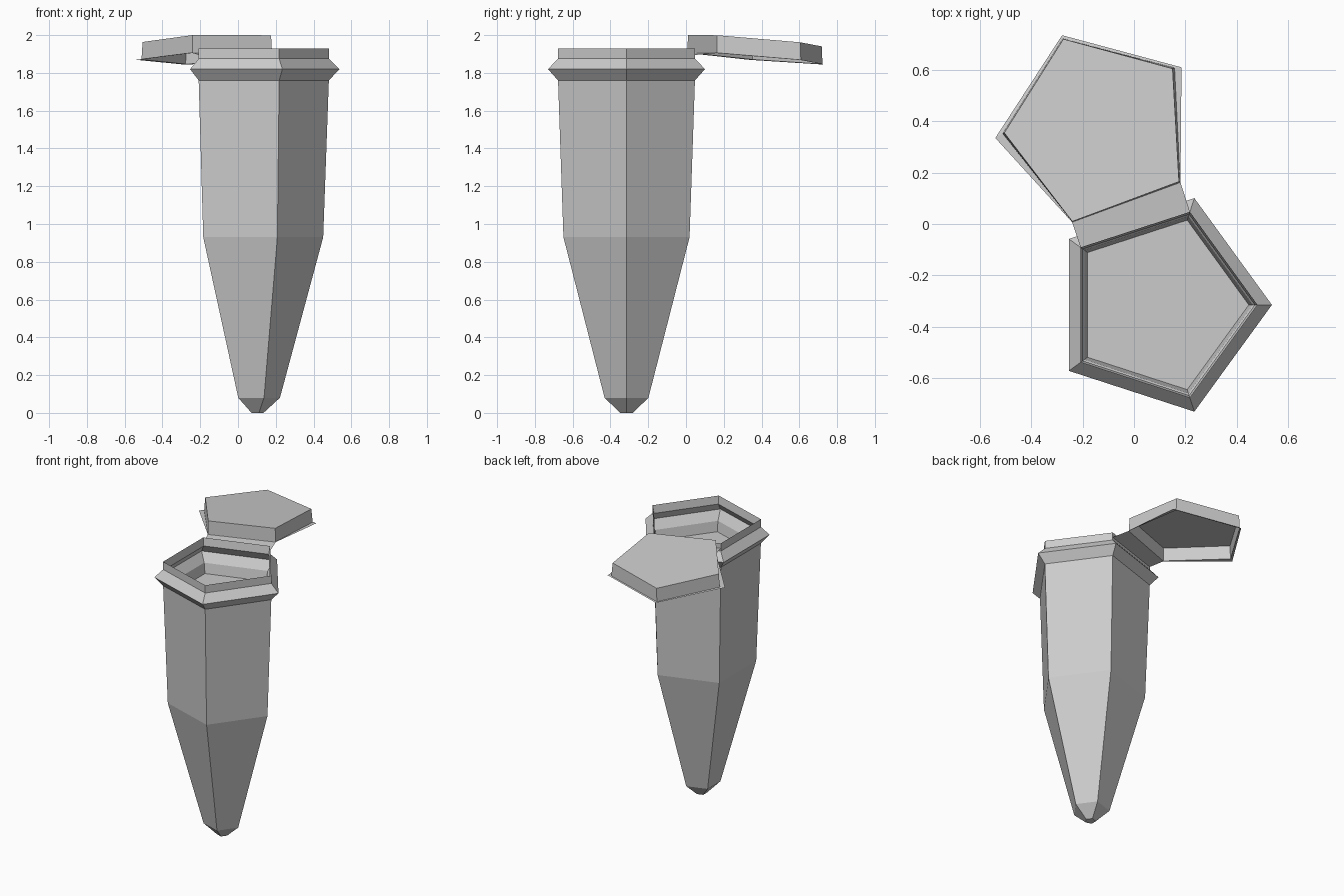
import bpy, bmesh, math
from mathutils import Vector

cube = bpy.data.objects.get("Cube")
if cube:
    bpy.data.objects.remove(cube, do_unlink=True)

# One grey plastic
GREY = (0.6, 0.6, 0.6, 1.0)
plastic = bpy.data.materials.new("grey_plastic")
plastic.use_nodes = True
plastic.diffuse_color = GREY
plastic.node_tree.nodes["Principled BSDF"].inputs["Base Color"].default_value = GREY

SIDES = 5
CENTRE = Vector((0.10, -0.315, 0))


def loft(name, rings, cap_first=False, cap_last=False):
    """Bridge successive five-point rings into one flat-shaded object."""
    bm = bmesh.new()
    loops = [[bm.verts.new(p) for p in ring] for ring in rings]
    for a, b in zip(loops, loops[1:]):
        for i in range(len(a)):
            j = (i + 1) % len(a)
            bm.faces.new((a[i], a[j], b[j], b[i]))
    if cap_first:
        bm.faces.new(loops[0][::-1])
    if cap_last:
        bm.faces.new(loops[-1])
    return finish(name, bm)


def finish(name, bm):
    mesh = bpy.data.meshes.new(name)
    bm.to_mesh(mesh)
    bm.free()
    mesh.materials.append(plastic)
    obj = bpy.data.objects.new(name, mesh)
    bpy.context.collection.objects.link(obj)
    return obj


def pentagon(r, z):
    return [CENTRE + Vector((r * math.cos(math.tau * i / SIDES),
                             r * math.sin(math.tau * i / SIDES), z))
            for i in range(SIDES)]


# Tube: tapered outside, collar, open rim, grooved mouth and inner floor
profile = [(0.035, 0), (0.122, 0.08), (0.351, 0.93), (0.381, 1.76),
           (0.437, 1.82), (0.381, 1.875), (0.381, 1.93),
           (0.370, 1.875), (0.415, 1.82), (0.362, 1.76), (0.347, 1.69)]
loft("tube", [pentagon(r, z) for r, z in profile], cap_first=True, cap_last=True)

# Lid: tilted cap, open underneath, with a thin flange around the free edges
HINGE = Vector((-0.24, 0.01))
AWAY = Vector((-0.33, 0.945))


def tilted(points, z):
    return [Vector((x, y, z - 0.088 * (Vector((x, y)) - HINGE).dot(AWAY)))
            for x, y in points]


top = [(-0.24, 0.01), (0.175, 0.165), (0.15, 0.605), (-0.275, 0.72), (-0.505, 0.355)]
wall = [(-0.24, 0.008), (0.18, 0.163), (0.158, 0.608), (-0.277, 0.722), (-0.511, 0.352)]
flange = [(-0.241, 0.007), (0.181, 0.162), (0.185, 0.61), (-0.28, 0.735), (-0.54, 0.335)]
loft("lid", [tilted(flange, 1.905), tilted(wall, 1.907), tilted(top, 2.0)], cap_last=True)

# Hinge strap between the rim and the lid
rim = pentagon(0.381, 1.895)
lid_edge = tilted(flange[:2], 1.905)
bm = bmesh.new()
bm.faces.new([bm.verts.new(p) for p in (rim[2], rim[1], lid_edge[1], lid_edge[0])])
finish("hinge_strap", bm)
